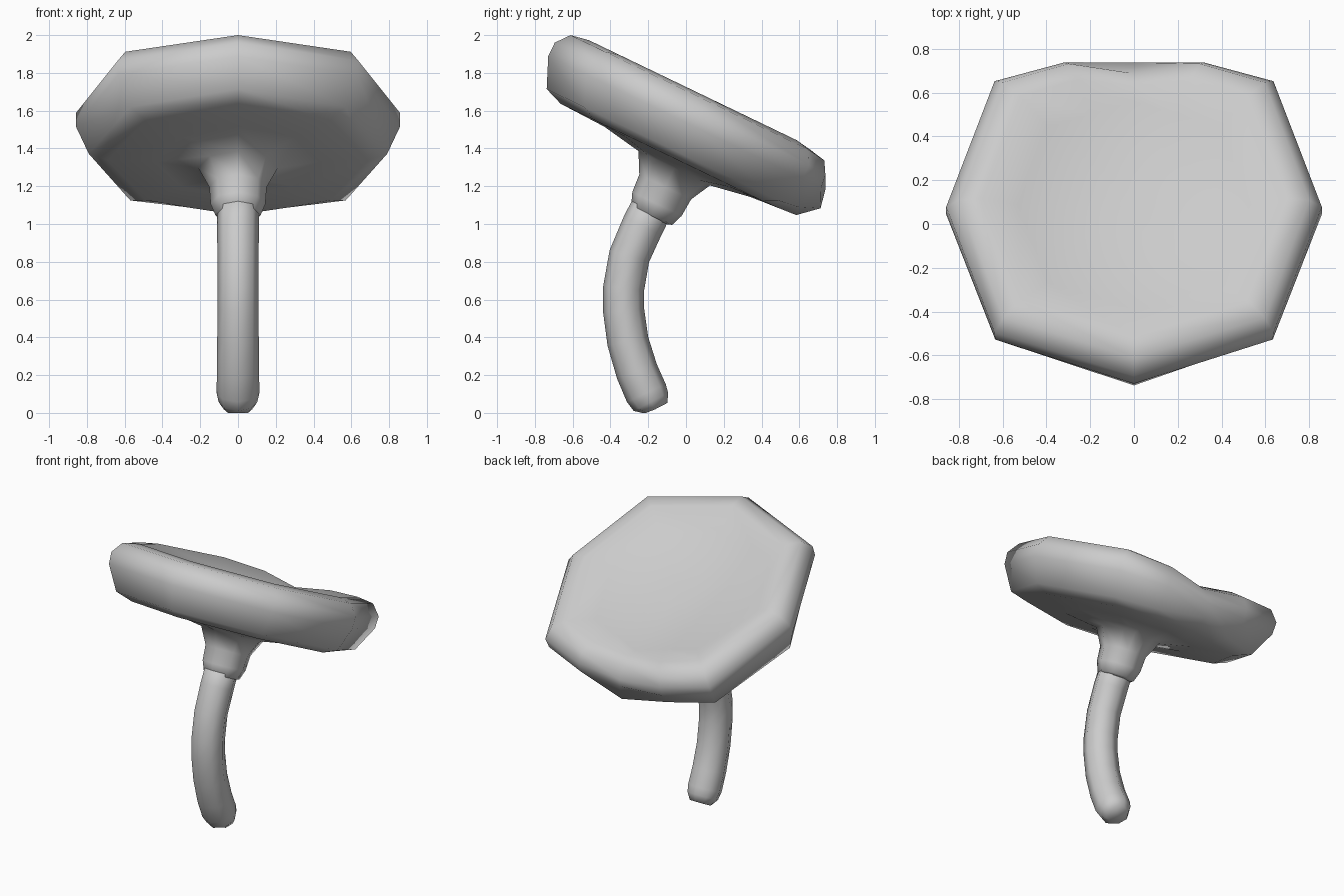
import bpy, bmesh, math
from mathutils import Vector

if "Cube" in bpy.data.objects:
    bpy.data.objects.remove(bpy.data.objects["Cube"])

TILT = math.radians(25.7)
U = Vector((0, math.cos(TILT), -math.sin(TILT)))   # down-slope direction of the head
N = Vector((0, math.sin(TILT), math.cos(TILT)))    # axis of the head
X = Vector((1, 0, 0))
AXIS = U * -0.618                                  # point on the head axis


def skin(name, rings):
    """Bridge equal-sized rings of points into a closed smooth solid."""
    bm = bmesh.new()
    loops = [[bm.verts.new(p) for p in ring] for ring in rings]
    for a, b in zip(loops, loops[1:]):
        for i in range(len(a)):
            j = (i + 1) % len(a)
            bm.faces.new((a[i], a[j], b[j], b[i]))
    bm.faces.new(loops[0])
    bm.faces.new(loops[-1])
    bmesh.ops.recalc_face_normals(bm, faces=bm.faces[:])
    for f in bm.faces:
        f.smooth = True
    mesh = bpy.data.meshes.new(name)
    bm.to_mesh(mesh)
    bm.free()
    obj = bpy.data.objects.new(name, mesh)
    bpy.context.collection.objects.link(obj)
    return obj


def ring8(center, axis, r):
    """Octagon around an axis lying in the y-z plane."""
    side = axis.cross(X).normalized()
    return [center + X * r * math.cos(k * math.pi / 4) + side * r * math.sin(k * math.pi / 4)
            for k in range(8)]


def head_ring(r, n, bulge, dip, pull):
    """Squarish octagon; the back corner is flattened, pulled in and dips at the rim."""
    pts = []
    for k in range(8):
        a = k * math.pi / 4
        rr = r * (bulge if k % 2 else 1.0)
        pts.append([rr * math.sin(a), rr * math.cos(a), n])
    mids = [[(p + q) / 2 for p, q in zip(pts[0], pts[k])] for k in (1, 7)]
    pts[0][1] -= pull
    pts[0][2] -= dip
    for m in mids:
        m[2] -= dip * 0.25
    loop = [pts[0], mids[0]] + pts[1:] + [mids[1]]
    out = []
    for i, (x, u, h) in enumerate(loop):
        if i in (0, 1, len(loop) - 1):
            u = min(u, (0.738 - N.y * h) / U.y + 0.618)
        out.append(AXIS + X * x + U * u + N * h)
    return out


# Flared collar running into the tilted dished head:
# radius, height, corner bulge, back dip, back pull
head_profile = [(0.09, 0.855, 1, 0, 0), (0.12, 0.865, 1, 0, 0), (0.145, 0.93, 1, 0, 0),
                (0.152, 1.03, 1, 0, 0), (0.21, 1.14, 1, 0, 0), (0.43, 1.178, 1, 0, 0),
                (0.69, 1.187, 1, -0.01, 0), (0.79, 1.225, 1.02, -0.06, 0),
                (0.858, 1.385, 1.045, 0, 0), (0.858, 1.465, 1.05, 0.04, 0.1),
                (0.80, 1.537, 1.055, 0.06, 0.13), (0.70, 1.555, 1.05, 0.06, 0.1),
                (0.53, 1.485, 1.05, 0.01, 0), (0.10, 1.465, 1, 0, 0)]
skin("head_and_collar", [head_ring(*p) for p in head_profile])

# Curved stem with a blunt foot: y, z, radius
stem_path = [(-0.165, 0.018, 0.075), (-0.186, 0.058, 0.103), (-0.210, 0.105, 0.113),
             (-0.26, 0.22, 0.112), (-0.308, 0.38, 0.11), (-0.33, 0.54, 0.109),
             (-0.33, 0.66, 0.109), (-0.3, 0.83, 0.109), (-0.23, 0.99, 0.111),
             (-0.15, 1.15, 0.11)]
centers = [Vector((0, y, z)) for y, z, r in stem_path]
rings = []
for i, (y, z, r) in enumerate(stem_path):
    tangent = centers[min(i + 1, len(centers) - 1)] - centers[max(i - 1, 0)]
    rings.append(ring8(centers[i], tangent, r))
stem = skin("stem", rings)
for v in stem.data.vertices:
    v.co.z = max(v.co.z, 0.0)
